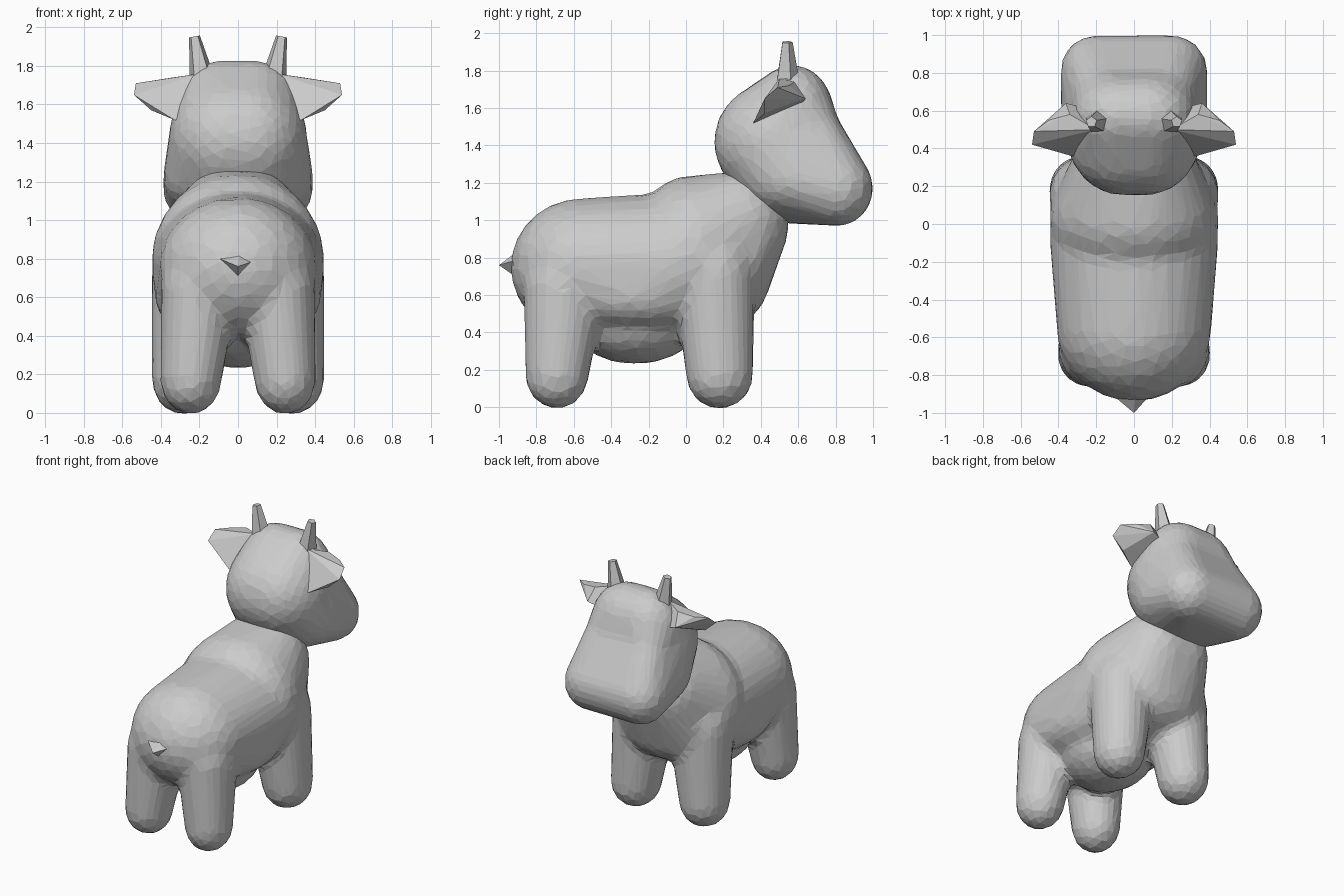
import bpy, bmesh
from math import sin, cos, pi, sqrt
from mathutils import Matrix, Vector

default = bpy.data.objects.get("Cube")
if default:
    bpy.data.objects.remove(default)


def lobe(center, radii, count=300):
    """Evenly spread points over an ellipsoid."""
    golden = pi * (3 - sqrt(5))
    points = []
    for i in range(count):
        height = 1 - 2 * (i + 0.5) / count
        ring = sqrt(1 - height * height)
        unit = Vector((ring * cos(golden * i), ring * sin(golden * i), height))
        points.append(Vector(center) + unit * Vector(radii))
    return points


def mirrored(points, side):
    return [Vector((side * x, y, z)) for x, y, z in points]


def pair(center, radii):
    """The same lobe on both sides."""
    points = lobe(center, radii)
    return points + mirrored(points, -1)


def wrap(bm, points):
    """Stretch a convex skin around points."""
    verts = [bm.verts.new(p) for p in points]
    bmesh.ops.convex_hull(bm, input=verts)
    loose = [v for v in verts if v.is_valid and not v.link_faces]
    bmesh.ops.delete(bm, geom=loose, context="VERTS")


def finish(bm, name):
    bmesh.ops.recalc_face_normals(bm, faces=bm.faces)
    mesh = bpy.data.meshes.new(name)
    bm.to_mesh(mesh)
    bm.free()
    obj = bpy.data.objects.new(name, mesh)
    bpy.context.collection.objects.link(obj)
    return obj


def soft_form(name, skins, iterations):
    """Fuse overlapping skins into one soft form, then facet it."""
    bm = bmesh.new()
    for points in skins:
        wrap(bm, points)
    obj = finish(bm, name)
    fuse = obj.modifiers.new("fuse", "REMESH")
    fuse.mode = "VOXEL"
    fuse.voxel_size = 0.025
    soften = obj.modifiers.new("soften", "SMOOTH")
    soften.factor = 0.5
    soften.iterations = iterations
    facet = obj.modifiers.new("facet", "DECIMATE")
    facet.ratio = 0.08


# Torso: rump to barrel with low flanks, then shoulders, chest and neck
rump = lobe((0, -0.55, 0.75), (0.41, 0.39, 0.37))
barrel = lobe((0, -0.05, 0.76), (0.45, 0.4, 0.39))
flanks = pair((0.2, -0.25, 0.6), (0.23, 0.4, 0.19))
shoulders = lobe((0, 0.03, 0.8), (0.45, 0.34, 0.44))
chest = lobe((0, 0.25, 0.7), (0.36, 0.2, 0.25))
neck = pair((0.07, 0.28, 0.98), (0.26, 0.27, 0.28))
belly = lobe((0, -0.27, 0.45), (0.3, 0.34, 0.22))

# Stubby legs: each runs from a rounded foot up into the torso
front_leg = (lobe((0.28, 0.18, 0.17), (0.17, 0.18, 0.18))
             + lobe((0.23, 0.15, 0.7), (0.22, 0.22, 0.28)))
rear_leg = (lobe((0.245, -0.69, 0.17), (0.16, 0.17, 0.18))
            + lobe((0.2, -0.65, 0.65), (0.2, 0.22, 0.2)))
legs = [mirrored(leg, side) for leg in (front_leg, rear_leg) for side in (1, -1)]
torso = [rump + barrel + flanks, shoulders + chest + neck, belly]
soft_form("body", torso + legs, 14)

# Head: a wide muzzle and jaw, a broad flat face and a narrower brow
muzzle = pair((0.2, 0.81, 1.17), (0.19, 0.19, 0.2))
jaw = lobe((0, 0.6, 1.22), (0.39, 0.36, 0.24))
skull = pair((0.06, 0.48, 1.42), (0.3, 0.33, 0.32))
face = pair((0.16, 0.66, 1.45), (0.17, 0.17, 0.2))
brow = pair((0.08, 0.57, 1.57), (0.25, 0.22, 0.26))
soft_form("head", [muzzle + jaw + skull + face, skull + face + brow], 10)

# Drooping ears and short five-sided horns
ear = [(0.2, 0.36, 1.5), (0.2, 0.6, 1.6), (0.2, 0.5, 1.76), (0.36, 0.64, 1.65),
       (0.34, 0.58, 1.74), (0.45, 0.55, 1.72), (0.45, 0.42, 1.57),
       (0.53, 0.49, 1.71), (0.54, 0.42, 1.65), (0.33, 0.36, 1.52)]
for side, label in ((1, "left"), (-1, "right")):
    bm = bmesh.new()
    wrap(bm, mirrored(ear, side))
    finish(bm, label + "_ear")

    bm = bmesh.new()
    place = Matrix.Translation((side * 0.2, 0.54, 1.81))
    tilt = Matrix.Rotation(side * 0.18, 4, "Y")
    bmesh.ops.create_cone(bm, cap_ends=True, segments=5, radius1=0.08,
                          radius2=0.03, depth=0.29, matrix=place @ tilt)
    finish(bm, label + "_horn")

# Little pointed tail
bm = bmesh.new()
wrap(bm, [(0, -1, 0.76), (0, -0.9, 0.69), (-0.12, -0.9, 0.81),
          (0.09, -0.9, 0.79), (0.01, -0.88, 0.85)])
finish(bm, "tail")
